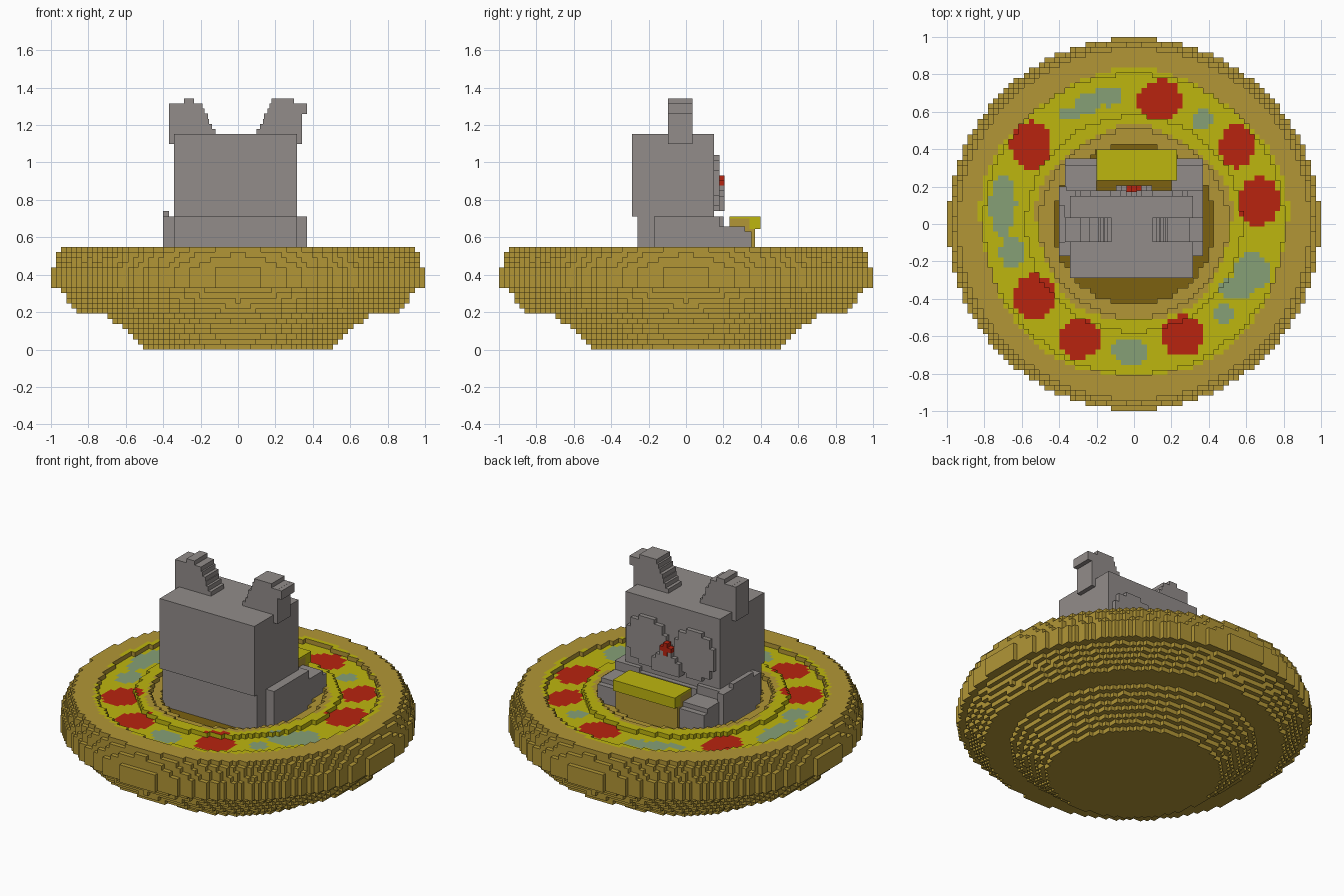
import bpy, bmesh, math
from mathutils import Vector, Matrix

if "Cube" in bpy.data.objects:
    bpy.data.objects.remove(bpy.data.objects["Cube"])

V = 2 / 73  # block size


def material(name, rgb):
    lin = [(c / 255 / 12.92 if c < 11 else ((c / 255 + 0.055) / 1.055) ** 2.4) for c in rgb]
    m = bpy.data.materials.new(name)
    m.use_nodes = True
    m.diffuse_color = (*lin, 1)
    m.node_tree.nodes["Principled BSDF"].inputs["Base Color"].default_value = (*lin, 1)
    return m


crust = material("crust brown", (178, 150, 54))
cheese = material("cheese yellow", (190, 182, 15))
red = material("tomato red", (184, 35, 15))
green = material("pepper green", (134, 160, 118))
dark = material("dark brown", (124, 97, 16))
grey = material("fur grey", (146, 140, 138))


def finish(name, bm, mats):
    me = bpy.data.meshes.new(name)
    bm.to_mesh(me)
    bm.free()
    for m in mats:
        me.materials.append(m)
    ob = bpy.data.objects.new(name, me)
    bpy.context.collection.objects.link(ob)
    return ob


def add_box(bm, x0, x1, y0, y1, z0, z1):
    mid = Vector((x0 + x1, y0 + y1, z0 + z1)) / 2
    size = Matrix.Diagonal((x1 - x0, y1 - y0, z1 - z0, 1))
    bmesh.ops.create_cube(bm, size=1, matrix=Matrix.Translation(mid) @ size)


def boxes(name, mat, *parts):
    bm = bmesh.new()
    for p in parts:
        add_box(bm, *p)
    return finish(name, bm, [mat])


def blocks(name, cells, mats, rule=None):
    """Outer skin of a set of unit blocks, coloured per face by a rule."""
    bm = bmesh.new()
    for c in sorted(cells):
        for axis in range(3):
            for s in (-1, 1):
                n = list(c)
                n[axis] += s
                if tuple(n) in cells:
                    continue
                u, w = (axis + 1) % 3, (axis + 2) % 3
                corners = []
                for a, b in ((-1, -1), (1, -1), (1, 1), (-1, 1)):
                    p = [c[0], c[1], c[2] + 0.5]
                    p[axis] += s / 2
                    p[u] += a * s / 2
                    p[w] += b / 2
                    corners.append(bm.verts.new(Vector(p) * V))
                f = bm.faces.new(corners)
                if rule:
                    f.material_index = rule(c, axis == 2 and s > 0)
    bmesh.ops.remove_doubles(bm, verts=bm.verts, dist=V / 10)
    return finish(name, bm, mats)


# Stepped round base: one radius per layer, with a sunken topping ring and hole
layers = [.505, .535, .565, .6, .63, .665, .7, .86, .885, .91, .93, .955,
          1, 1, 1, 1, .985, .975, .965, .945]
N = 36


def top_layer(r):
    if r < .43:
        return 17
    if r < .5:
        return 19
    return 19 if .58 < r < .8 else 20


base = set()
for k, radius in enumerate(layers):
    for i in range(-N, N + 1):
        for j in range(-N, N + 1):
            d = math.hypot(i, j)
            if d + .2 <= radius / V and k < top_layer(d * V):
                base.add((i, j, k))

# Toppings as ellipses: x, y, half width, half depth
tomatoes = [(.14, .66, .12, .11), (-.55, .42, .11, .13), (.55, .42, .09, .12),
            (.67, .12, .11, .13), (-.53, -.39, .11, .12), (-.29, -.61, .11, .11),
            (.26, -.6, .11, .11)]
peppers = [(-.14, .68, .08, .05), (-.25, .64, .08, .05), (-.35, .59, .06, .03),
           (.36, .56, .06, .05), (-.7, .1, .07, .16), (-.65, -.15, .07, .08),
           (-.02, -.68, .1, .07), (.63, -.25, .1, .1), (.55, -.34, .11, .06),
           (.48, -.48, .05, .06)]


def inside(x, y, ellipses):
    return any(((x - a) / w) ** 2 + ((y - b) / h) ** 2 < 1 for a, b, w, h in ellipses)


def base_colour(c, upward):
    x, y = c[0] * V, c[1] * V
    r = math.hypot(x, y)
    if c[2] < 16:
        return 0
    if r < .43:
        return 4
    if not upward:
        return 1 if .54 < r < .8 else 0
    if inside(x, y, tomatoes):
        return 2
    if inside(x, y, peppers):
        return 3
    wave = .015 * math.sin(5 * math.atan2(y, x))
    return 1 if .52 + wave < r < .82 + wave else 0


blocks("round_base", base, [crust, cheese, red, green, dark], base_colour)

# Head and body
boxes("head", grey, (-.342, .315, -.288, .151, .712, 1.151))
boxes("body", grey, (-.342, .315, -.26, .15, .45, .712), (-.2, .2, .1, .18, .45, .685))

# Arms step down towards the hands
for name, x0, x1 in (("right_arm", -.37, -.2), ("left_arm", .2, .37)):
    boxes(name, grey, (x0, x1, -.17, .178, .45, .712),
          (x0, x1, .178, .315, .45, .658), (x0, x1, .315, .35, .45, .63))
boxes("right_haunch", grey, (-.4, -.36, -.17, .2, .45, .712), (-.4, -.37, -.1, .1, .7, .74))

# Ears: inner edge of each row, bottom to top
edges = [.12, .14, .155, .16, .18, .19]
for name, s, shift in (("right_ear", -1, 0), ("left_ear", 1, -.022)):
    rows = [(e + shift, .342, 1.151 + k * V, 1.151 + (k + 1) * V) for k, e in enumerate(edges)]
    rows += [(.235 if s < 0 else .18, .29 if s < 0 else .3, 1.315, 1.342),
             (.3, .342, 1.1, 1.16),
             (.342, .37, 1.1 if s < 0 else 1.26, 1.315)]
    boxes(name, grey, *[(min(s * a, s * b), max(s * a, s * b), -.096, .034, z0, z1)
                        for a, b, z0, z1 in rows])

# Face: two raised cheeks, a muzzle and a nose
face = set()
for i in range(-12, 12):
    for k in range(27, 38):
        if math.hypot(abs(i + .5) - 6, k - 32) < 5.4:
            face.add((i, 6, k))
        if math.hypot(i, (k - 29) * 1.3) < 4:
            face.update({(i, 6, k)})
blocks("cheeks", face, [grey])
blocks("muzzle", {(i, 7, k) for i in range(-3, 4) for k in range(27, 32)
                  if abs(i) + abs(k - 28) < 5}, [grey])
boxes("nose", red, (-.041, .041, .17, .206, .877, .904), (-.014, .014, .17, .206, .85, .93))

# Snack box held between the hands
boxes("snack_support", crust, (-.2, .23, .3, .37, .45, .645))
boxes("snack_back", crust, (-.2, .23, .233, .34, .64, .7))
boxes("snack_top", cheese, (-.2, .23, .34, .397, .645, .712), (-.2, .23, .233, .34, .7, .712))
